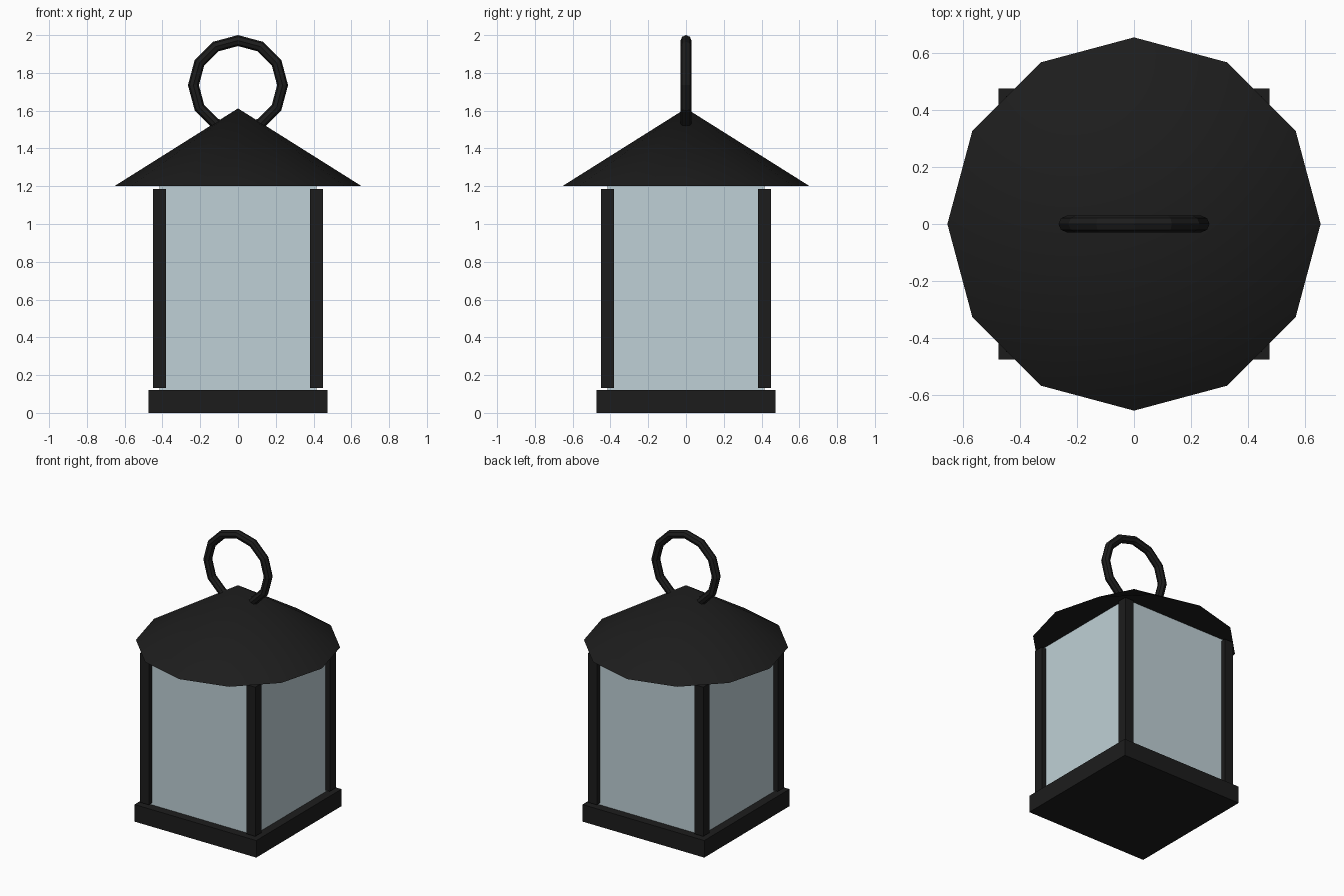
import bpy
from math import pi, radians

if "Cube" in bpy.data.objects:
    bpy.data.objects.remove(bpy.data.objects["Cube"])


def material(name, color):
    m = bpy.data.materials.new(name)
    m.diffuse_color = color
    m.use_nodes = True
    m.node_tree.nodes["Principled BSDF"].inputs["Base Color"].default_value = m.diffuse_color
    return m


black = material("black_metal", (0.012, 0.012, 0.012, 1))
pale = material("pale_glass", (0.52, 0.63, 0.67, 1))


def finish(name, mat):
    ob = bpy.context.object
    ob.name = name
    ob.data.materials.append(mat)
    return ob


def box(name, x, y, width, z0, z1, mat):
    bpy.ops.mesh.primitive_cube_add(size=1, location=(x, y, (z0 + z1) / 2))
    bpy.context.object.scale = (width, width, z1 - z0)
    bpy.ops.object.transform_apply(location=False, rotation=False, scale=True)
    return finish(name, mat)


# Square base and glass body
box("base", 0, 0, 0.95, 0, 0.12, black)
box("glass", 0, 0, 0.83, 0.12, 1.2, pale)

# Corner posts, with a small gap above the base and below the roof
for sx in (-1, 1):
    for sy in (-1, 1):
        name = f"{'front' if sy < 0 else 'back'}_{'left' if sx < 0 else 'right'}_post"
        box(name, sx * 0.415, sy * 0.415, 0.07, 0.133, 1.185, black)

# Twelve-sided conical roof
bpy.ops.mesh.primitive_cone_add(vertices=12, radius1=0.655, radius2=0,
                                depth=0.412, location=(0, 0, 1.2 + 0.206))
finish("roof", black)
bpy.ops.object.shade_smooth_by_angle(angle=radians(30))

# Carrying ring, standing upright and sunk into the roof peak
bpy.ops.mesh.primitive_torus_add(major_segments=12, minor_segments=8,
                                 major_radius=0.236, minor_radius=0.029,
                                 location=(0, 0, 1.735), rotation=(pi / 2, 0, 0))
finish("handle_ring", black)
